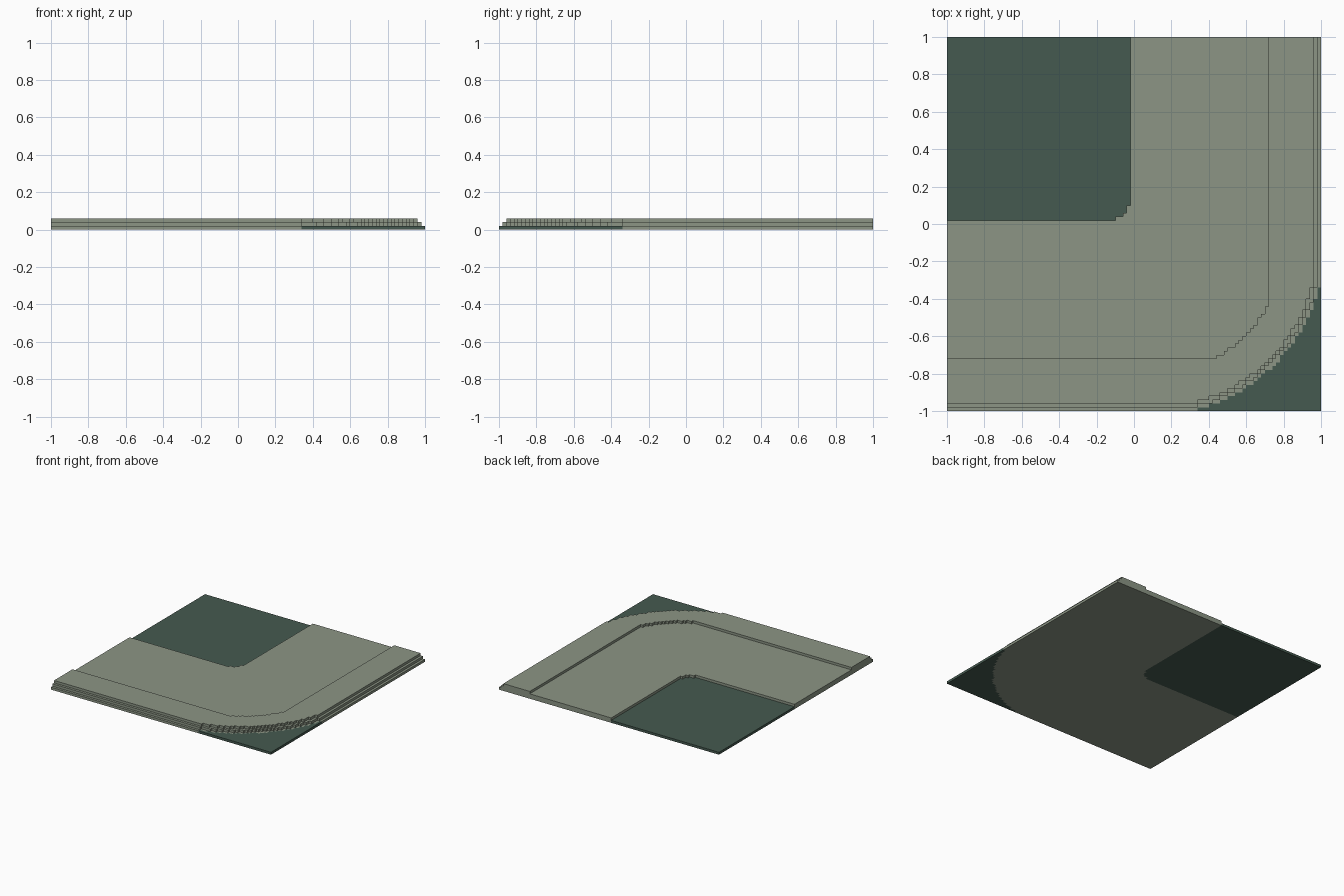
import bpy, bmesh, math

if "Cube" in bpy.data.objects:
    bpy.data.objects.remove(bpy.data.objects["Cube"])

N = 100            # cells per side
S = 2.0 / N        # cell size, also the height of one step


def inside(x, y, limit, c, r):
    """True within the bend: straight sides at +x / -y, joined by an arc about (c, -c)."""
    if x > limit or -y > limit:
        return False
    return x < c or -y < c or math.hypot(x - c, -y - c) < r


def cell(i, j):
    """Part and number of steps for one cell."""
    if not (0 <= i < N and 0 <= j < N):
        return None, 0
    x, y = -1 + (i + .5) * S, -1 + (j + .5) * S
    if inside(x, y, -0.02, -0.14, 0.12):
        return "grass", 1                      # lawn in the inner corner
    if not inside(x, y, 1.0, 0.10, 0.92):
        return "grass", 1                      # lawn in the outer corner
    if inside(x, y, 0.72, 0.10, 0.70):
        return "road", 2                       # road surface
    if inside(x, y, 0.96, 0.10, 0.885):
        return "road", 3                       # raised outer kerb
    if inside(x, y, 0.98, 0.10, 0.905):
        return "road", 2                       # outer steps
    return "road", 1


def build(name, part, colour):
    bm = bmesh.new()

    def quad(*pts):
        bm.faces.new([bm.verts.new((-1 + a * S, -1 + b * S, c * S)) for a, b, c in pts])

    for i in range(N):
        for j in range(N):
            p, h = cell(i, j)
            if p != part:
                continue
            # top and underside
            quad((i, j, h), (i + 1, j, h), (i + 1, j + 1, h), (i, j + 1, h))
            quad((i, j, 0), (i, j + 1, 0), (i + 1, j + 1, 0), (i + 1, j, 0))
            # walls down to any lower neighbour
            for di, dj, a, b in ((0, -1, (i, j), (i + 1, j)),
                                 (1, 0, (i + 1, j), (i + 1, j + 1)),
                                 (0, 1, (i + 1, j + 1), (i, j + 1)),
                                 (-1, 0, (i, j + 1), (i, j))):
                low = cell(i + di, j + dj)[1]
                for k in range(low, h):
                    quad((*a, k), (*b, k), (*b, k + 1), (*a, k + 1))

    # merge the cells into large flat faces
    bmesh.ops.remove_doubles(bm, verts=bm.verts, dist=S * .1)
    bmesh.ops.dissolve_limit(bm, angle_limit=math.radians(1),
                             verts=bm.verts, edges=bm.edges)
    bmesh.ops.triangulate(bm, faces=[f for f in bm.faces if len(f.verts) > 4])
    me = bpy.data.meshes.new(name)
    bm.to_mesh(me)
    bm.free()
    mat = bpy.data.materials.new(colour[0])
    mat.diffuse_color = (*colour[1], 1)
    mat.use_nodes = True
    mat.node_tree.nodes["Principled BSDF"].inputs["Base Color"].default_value = mat.diffuse_color
    me.materials.append(mat)
    bpy.context.collection.objects.link(bpy.data.objects.new(name, me))


build("curved_road", "road", ("grey green stone", (0.262, 0.302, 0.235)))
build("grass_corners", "grass", ("dark green", (0.060, 0.102, 0.080)))
